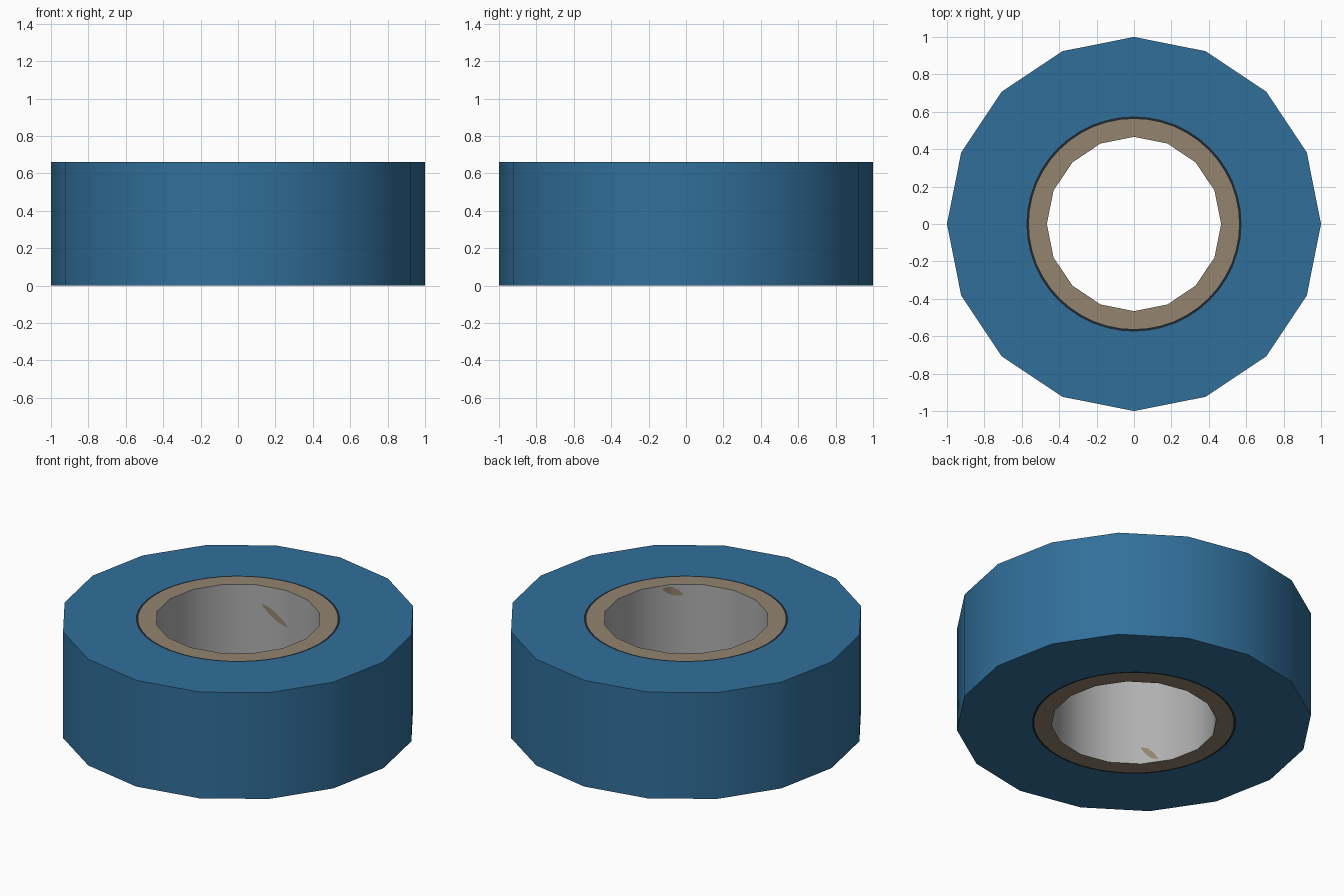
import bpy, bmesh, math

if "Cube" in bpy.data.objects:
    bpy.data.objects.remove(bpy.data.objects["Cube"])

H = 0.66          # roll height
R_OUT = 1.0       # outer radius (16 sides)
R_IN = 0.466      # bore radius (16 sides)
R_CORE, R_TAPE = 0.562, 0.575   # seam between core and tape (48 sides)


def material(name, srgb):
    m = bpy.data.materials.new(name)
    lin = [((c / 255 + 0.055) / 1.055) ** 2.4 for c in srgb]
    m.diffuse_color = (*lin, 1.0)
    m.use_nodes = True
    m.node_tree.nodes["Principled BSDF"].inputs["Base Color"].default_value = m.diffuse_color
    return m


blue = material("tape blue", (49, 111, 154))
tan = material("cardboard tan", (147, 132, 110))
grey = material("bore grey", (176, 176, 176))
dark = material("seam dark", (30, 40, 48))


def loop(bm, r, n, z):
    return [bm.verts.new((r * math.cos(2 * math.pi * i / n),
                          r * math.sin(2 * math.pi * i / n), z)) for i in range(n)]


def annulus(bm, outer, inner, up, mat=0):
    """Flat ring between two loops whose side counts are multiples of 16."""
    a, b = len(outer) // 16, len(inner) // 16
    for s in range(16):
        o = [outer[(s * a + k) % len(outer)] for k in range(a + 1)]
        i = [inner[(s * b + k) % len(inner)] for k in range(b + 1)]
        f = o + i[::-1]
        bm.faces.new(f if up else f[::-1]).material_index = mat


def wall(bm, low, high, outward, mat=0):
    n = len(low)
    for i in range(n):
        j = (i + 1) % n
        f = [low[i], low[j], high[j], high[i]]
        bm.faces.new(f if outward else f[::-1]).material_index = mat


def finish(bm, name, mats):
    me = bpy.data.meshes.new(name)
    bm.to_mesh(me)
    bm.free()
    ob = bpy.data.objects.new(name, me)
    bpy.context.collection.objects.link(ob)
    for m in mats:
        me.materials.append(m)
    bpy.ops.object.select_all(action='DESELECT')
    ob.select_set(True)
    bpy.context.view_layer.objects.active = ob
    bpy.ops.object.shade_smooth_by_angle(angle=math.radians(30))
    return ob


# Wound tape: outer wall with flat top and bottom
bm = bmesh.new()
lo, hi = loop(bm, R_OUT, 16, 0), loop(bm, R_OUT, 16, H)
wall(bm, lo, hi, True)
annulus(bm, hi, loop(bm, R_TAPE, 48, H), True)
annulus(bm, lo, loop(bm, R_TAPE, 48, 0), False)
finish(bm, "tape_roll", [blue])

# Thin dark seam between tape and core
bm = bmesh.new()
for z in (0, H):
    annulus(bm, loop(bm, R_TAPE, 48, z), loop(bm, R_CORE, 48, z), z > 0)
finish(bm, "seam", [dark])

# Cardboard core: tan rims, grey bore
bm = bmesh.new()
lo, hi = loop(bm, R_IN, 16, 0), loop(bm, R_IN, 16, H)
wall(bm, lo, hi, False, 1)
annulus(bm, loop(bm, R_CORE, 48, H), hi, True)
annulus(bm, loop(bm, R_CORE, 48, 0), lo, False)
finish(bm, "core", [tan, grey])

# Slanted tan scuffs lying on the bore wall: (angle, height) start to end
scuffs = [((108, 0.546), (88, 0.435)), ((-38, 0.64), (-53, 0.60)), ((225, 0.10), (213, 0.02))]
for k, ((a0, z0), (a1, z1)) in enumerate(scuffs):
    bm = bmesh.new()
    low, high = [], []
    for i in range(13):
        t = i / 12
        deg = a0 + (a1 - a0) * t
        r = R_IN * math.cos(math.radians(11.25)) / math.cos(math.radians(deg % 22.5 - 11.25)) - 0.003
        half = 0.004 + 0.02 * math.sin(math.pi * t)
        x, y = r * math.cos(math.radians(deg)), r * math.sin(math.radians(deg))
        z = z0 + (z1 - z0) * t
        low.append(bm.verts.new((x, y, max(0.001, z - half))))
        high.append(bm.verts.new((x, y, min(H - 0.001, z + half))))
    for i in range(12):
        bm.faces.new([low[i], low[i + 1], high[i + 1], high[i]])
    finish(bm, f"scuff_{k + 1}", [tan])
